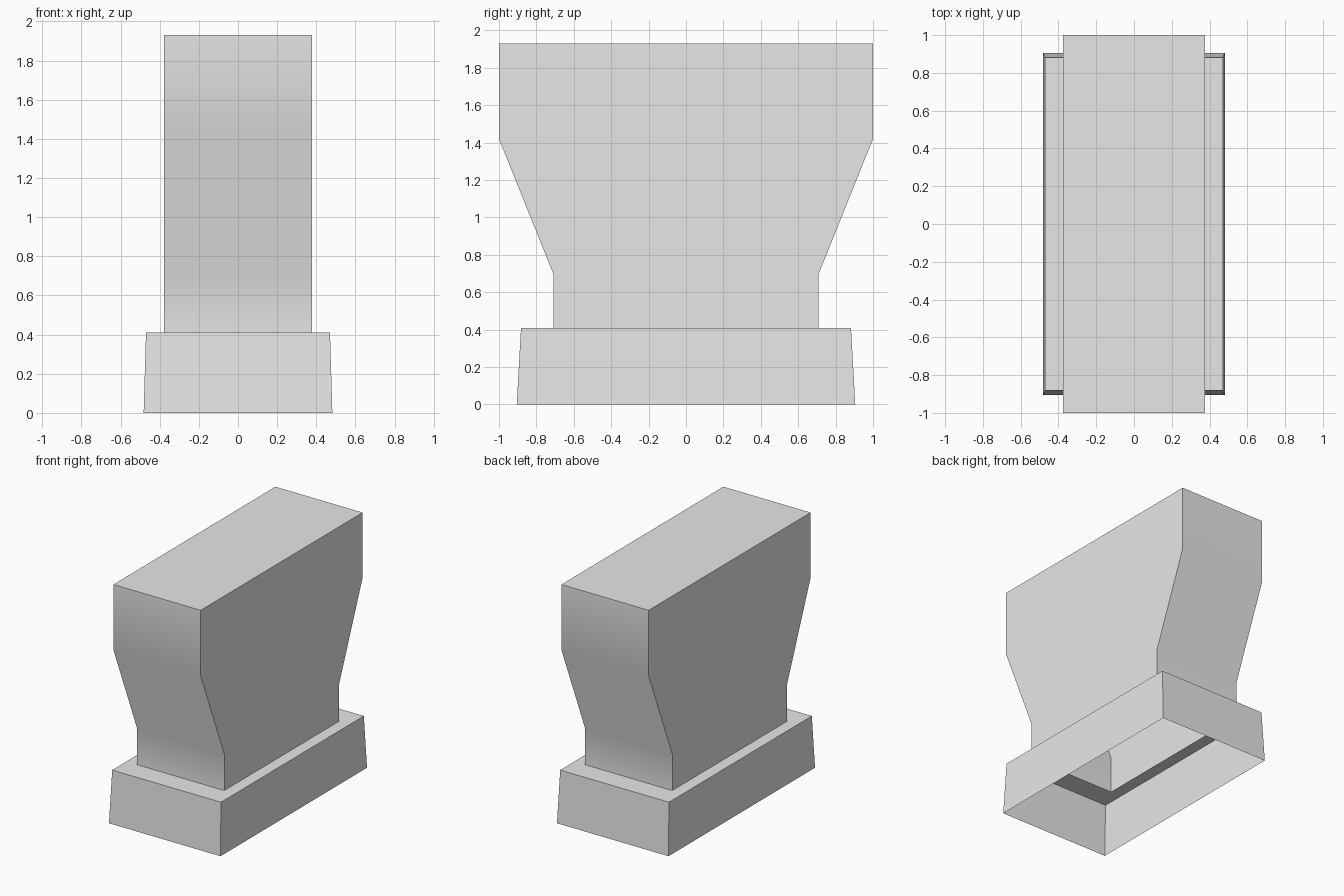
import bpy
import bmesh
import math

cube = bpy.data.objects.get("Cube")
if cube:
    bpy.data.objects.remove(cube, do_unlink=True)

stone = bpy.data.materials.new("light_grey")
stone.use_nodes = True
grey = (0.8, 0.8, 0.8, 1)
stone.diffuse_color = grey
stone.node_tree.nodes["Principled BSDF"].inputs["Base Color"].default_value = grey


def rect_ring(bm, hx, hy, z):
    return [bm.verts.new((sx * hx, sy * hy, z))
            for sx, sy in ((-1, -1), (1, -1), (1, 1), (-1, 1))]


def bridge(bm, lower, upper, sides=range(4)):
    for i in sides:
        j = (i + 1) % 4
        bm.faces.new((lower[i], lower[j], upper[j], upper[i]))


def finish(bm, name):
    mesh = bpy.data.meshes.new(name)
    bm.to_mesh(mesh)
    bm.free()
    mesh.materials.append(stone)
    obj = bpy.data.objects.new(name, mesh)
    bpy.context.collection.objects.link(obj)
    bpy.ops.object.select_all(action="DESELECT")
    obj.select_set(True)
    bpy.context.view_layer.objects.active = obj
    bpy.ops.object.shade_smooth_by_angle(angle=math.radians(30))


HALF_X = 0.377
BASE_TOP = 0.41

# Flaring pillar: hollow, open below, closed on top
bm = bmesh.new()
rings = [rect_ring(bm, HALF_X, hy, z)
         for hy, z in ((0.708, BASE_TOP), (0.708, 0.695), (1.0, 1.42), (1.0, 1.93))]
for low, high in zip(rings, rings[1:]):
    bridge(bm, low, high, (0, 2))  # narrow ends
bm.faces.new(rings[-1])
for a, b in ((1, 2), (3, 0)):  # broad flat sides
    bm.faces.new([r[a] for r in reversed(rings)] + [r[b] for r in rings])
finish(bm, "pillar")

# Tapered plinth: open below, with a ledge around the pillar's foot
bm = bmesh.new()
foot = rect_ring(bm, 0.482, 0.905, 0)
rim = rect_ring(bm, 0.47, 0.882, BASE_TOP)
opening = rect_ring(bm, HALF_X, 0.708, BASE_TOP)
bridge(bm, foot, rim)
bridge(bm, rim, opening)
finish(bm, "plinth")
